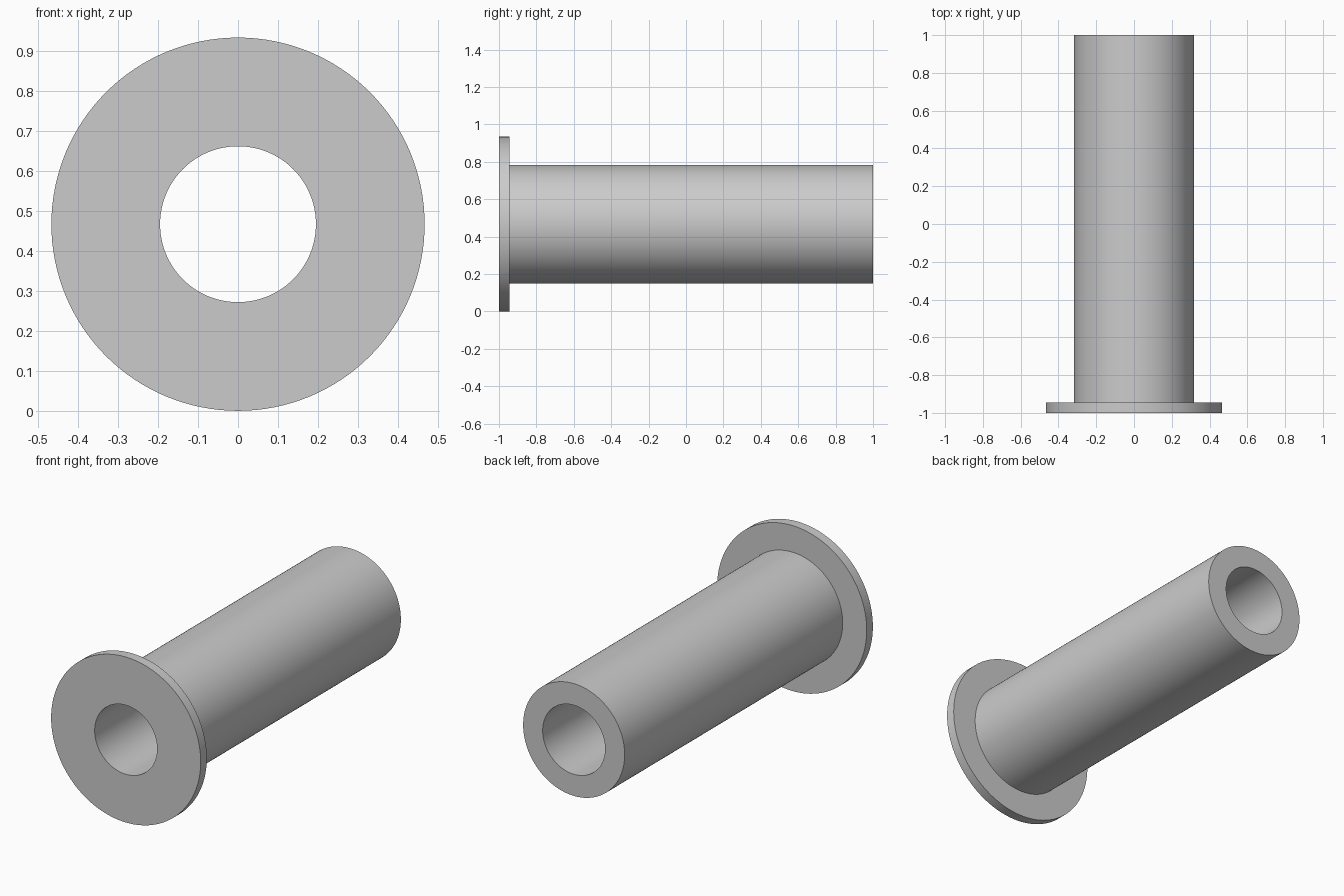
import bpy
import bmesh
from math import cos, sin, tau, radians

if "Cube" in bpy.data.objects:
    bpy.data.objects.remove(bpy.data.objects["Cube"], do_unlink=True)

SEGMENTS = 128
FLANGE_R, TUBE_R, BORE_R = 0.467, 0.317, 0.195
FRONT, SHOULDER, BACK = -1.0, -0.945, 1.0

# Plain grey material
grey = bpy.data.materials.new("plain grey")
grey.use_nodes = True
grey.diffuse_color = (0.6, 0.6, 0.6, 1)
grey.node_tree.nodes["Principled BSDF"].inputs["Base Color"].default_value = (0.6, 0.6, 0.6, 1)


def lathe(name, profile, height):
    """Revolve a closed (radius, y) profile about a y-parallel axis at the given height."""
    bm = bmesh.new()
    rings = []
    for i in range(SEGMENTS):
        a = tau * i / SEGMENTS
        rings.append([bm.verts.new((r * cos(a), y, r * sin(a))) for r, y in profile])
    for i, ring in enumerate(rings):
        following = rings[(i + 1) % SEGMENTS]
        for j in range(len(profile)):
            k = (j + 1) % len(profile)
            bm.faces.new((ring[j], ring[k], following[k], following[j]))
    bmesh.ops.recalc_face_normals(bm, faces=bm.faces)
    mesh = bpy.data.meshes.new(name)
    bm.to_mesh(mesh)
    bm.free()
    mesh.materials.append(grey)
    obj = bpy.data.objects.new(name, mesh)
    obj.location.z = height
    bpy.context.collection.objects.link(obj)
    bpy.ops.object.select_all(action="DESELECT")
    obj.select_set(True)
    bpy.context.view_layer.objects.active = obj
    bpy.ops.object.shade_smooth_by_angle(angle=radians(30))
    return obj


# Hollow sleeve with a thin flange at the front, turned as one solid
lathe("flanged_bushing", [
    (BORE_R, FRONT), (FLANGE_R, FRONT), (FLANGE_R, SHOULDER),
    (TUBE_R, SHOULDER), (TUBE_R, BACK), (BORE_R, BACK),
], FLANGE_R)
